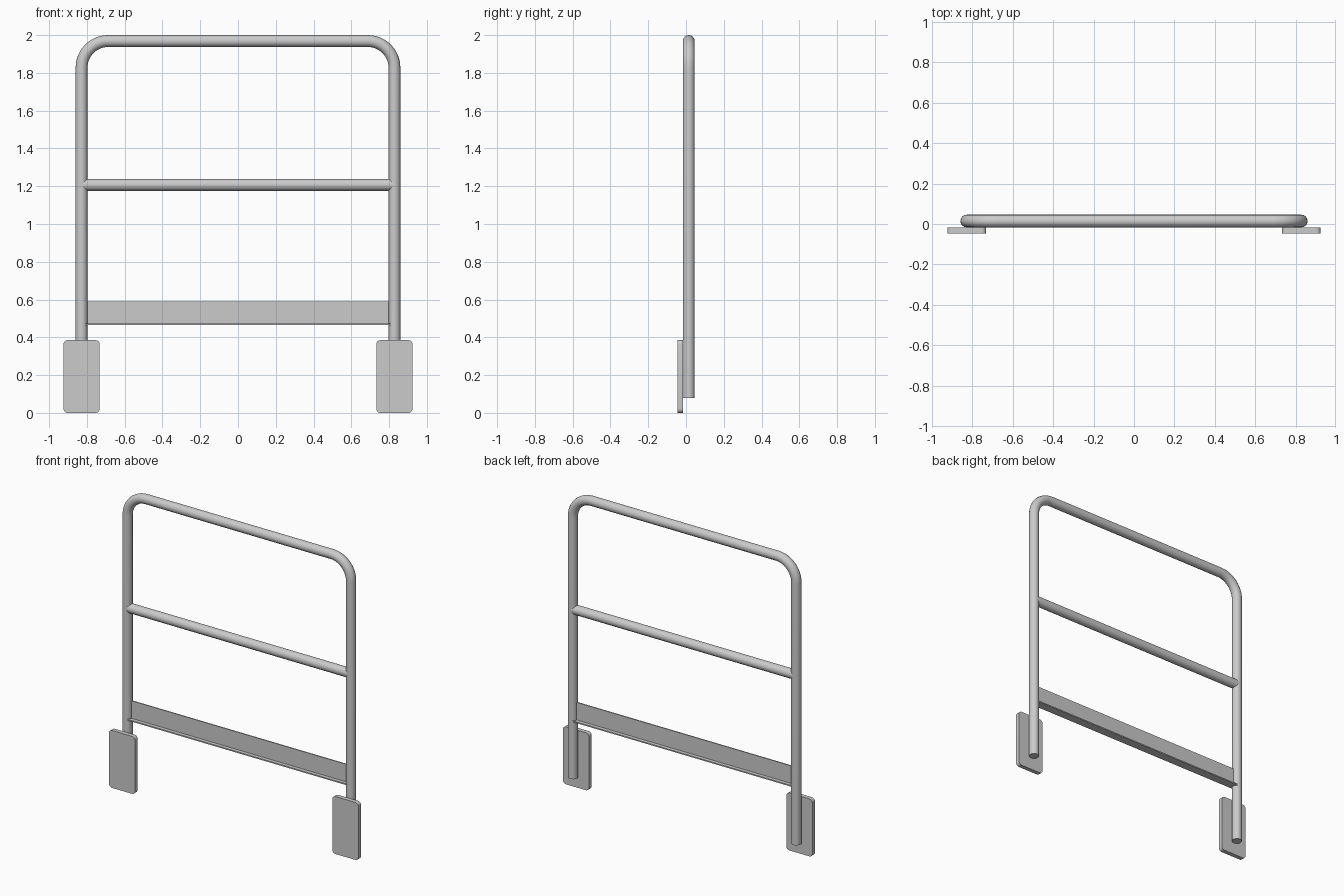
import bpy, bmesh, math
from mathutils import Vector

if "Cube" in bpy.data.objects:
    bpy.data.objects.remove(bpy.data.objects["Cube"])

R = 0.0315        # tube radius
TY = 0.0145       # tube centre in y
LEG_X = 0.828
BEND = 0.14
TOP = 2.0 - R


def smooth(ob):
    bpy.ops.object.select_all(action='DESELECT')
    ob.select_set(True)
    bpy.context.view_layer.objects.active = ob
    bpy.ops.object.shade_smooth_by_angle(angle=math.radians(35))


def tube(name, pts):
    cu = bpy.data.curves.new(name, 'CURVE')
    cu.dimensions = '3D'
    cu.bevel_depth = R
    cu.bevel_resolution = 6
    cu.use_fill_caps = True
    sp = cu.splines.new('POLY')
    sp.points.add(len(pts) - 1)
    for p, co in zip(sp.points, pts):
        p.co = (*co, 1)
    ob = bpy.data.objects.new(name, cu)
    bpy.context.collection.objects.link(ob)
    bpy.ops.object.select_all(action='DESELECT')
    ob.select_set(True)
    bpy.context.view_layer.objects.active = ob
    bpy.ops.object.convert(target='MESH')
    ob = bpy.context.view_layer.objects.active
    smooth(ob)
    return ob


def prism(name, profile, direction):
    bm = bmesh.new()
    f = bm.faces.new([bm.verts.new(p) for p in profile])
    ext = bmesh.ops.extrude_face_region(bm, geom=[f])
    verts = [v for v in ext['geom'] if isinstance(v, bmesh.types.BMVert)]
    bmesh.ops.translate(bm, verts=verts, vec=Vector(direction))
    bmesh.ops.recalc_face_normals(bm, faces=bm.faces)
    me = bpy.data.meshes.new(name)
    bm.to_mesh(me)
    bm.free()
    ob = bpy.data.objects.new(name, me)
    bpy.context.collection.objects.link(ob)
    smooth(ob)
    return ob


def arc(cx, cz, r, a0, a1, n):
    return [(cx + r * math.cos(a), cz + r * math.sin(a))
            for a in (math.radians(a0 + (a1 - a0) * i / n) for i in range(n + 1))]


# Bent tube: both legs and the top rail
path = [(-LEG_X, 0.08)]
path += arc(-LEG_X + BEND, TOP - BEND, BEND, 180, 90, 12)
path += arc(LEG_X - BEND, TOP - BEND, BEND, 90, 0, 12)
path += [(LEG_X, 0.08)]
tube("bent_frame", [(x, TY, z) for x, z in path])

# Middle rail, running into the leg centres
tube("middle_rail", [(-LEG_X, TY, 1.207), (LEG_X, TY, 1.207)])

# Toe board: thin upright on a bottom flange
t = 0.004
yf, yb, z0, z1 = TY - 0.029, TY + 0.029, 0.465, 0.59
section = [(yf, z0), (yb, z0), (yb, z0 + 2 * t), (TY + t, z0 + 2 * t),
           (TY + t, z1), (TY - t, z1), (TY - t, z0 + 2 * t), (yf, z0 + 2 * t)]
prism("toe_board", [(-0.81, y, z) for y, z in section], (1.62, 0, 0))

# Rounded mounting plates in front of the legs
HW, H, CR = 0.096, 0.385, 0.022
for side, sx in (("left", -1), ("right", 1)):
    cx = sx * LEG_X
    outline = (arc(cx + HW - CR, H - CR, CR, 0, 90, 6)
               + arc(cx - HW + CR, H - CR, CR, 90, 180, 6)
               + arc(cx - HW + CR, CR, CR, 180, 270, 6)
               + arc(cx + HW - CR, CR, CR, 270, 360, 6))
    prism(side + "_foot_plate", [(x, -0.046, z) for x, z in outline], (0, 0.029, 0))
